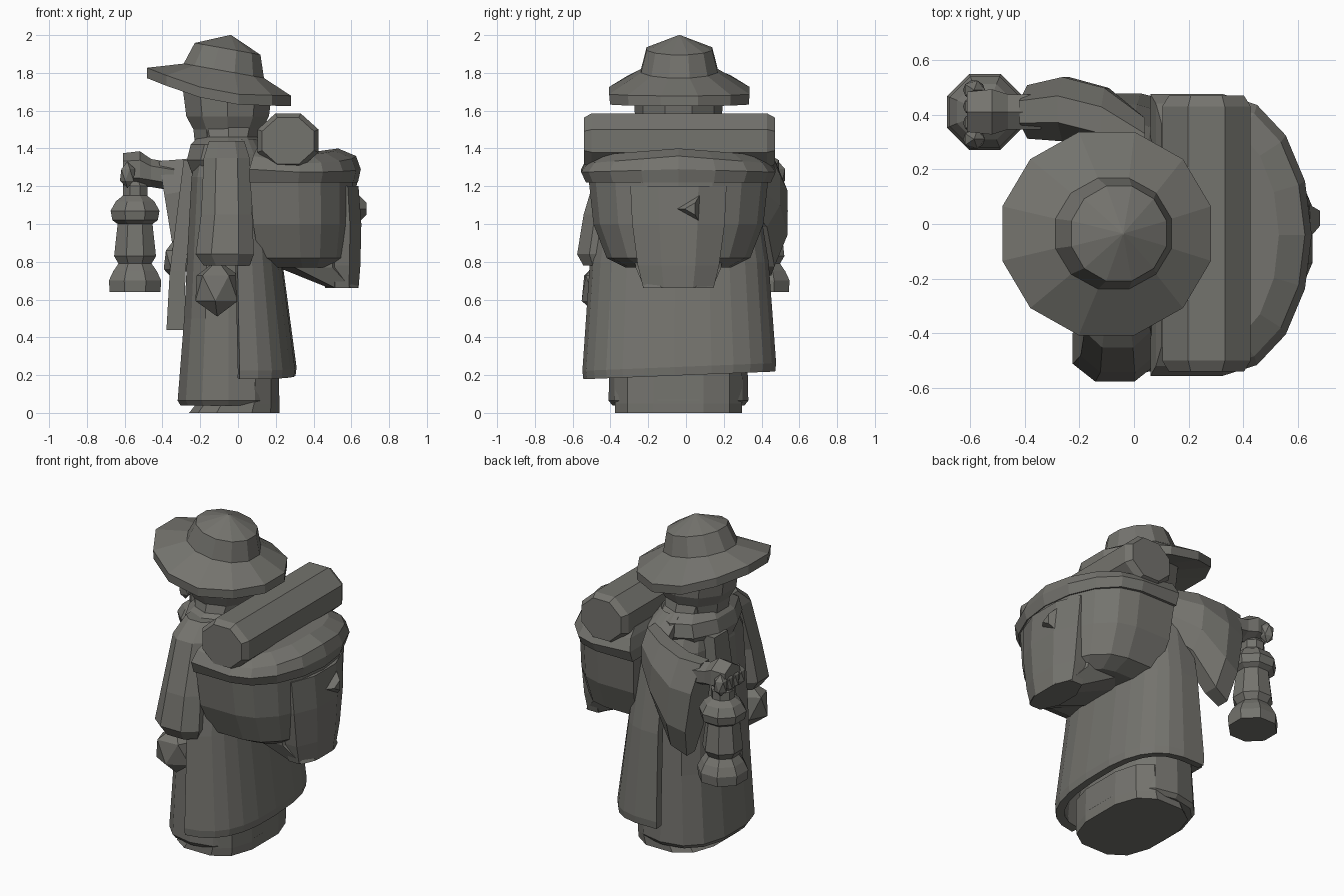
import bpy, bmesh, math
from mathutils import Vector

# Dark warm stone colour shared by every part
stone = bpy.data.materials.new("dark_stone")
stone.diffuse_color = (0.175, 0.172, 0.155, 1)


def ring(cx, cy, z, rx, ry, n=12, p=2.0, a0=None, a1=None):
    """Horizontal superellipse ring; z may be a function of (x, y). Open arc if a0/a1 given."""
    pts = []
    for i in range(n):
        a = 2 * math.pi * (i + 0.5) / n if a0 is None else math.radians(a0 + (a1 - a0) * i / (n - 1))
        c, s = math.cos(a), math.sin(a)
        x = cx + rx * math.copysign(abs(c) ** (2 / p), c)
        y = cy + ry * math.copysign(abs(s) ** (2 / p), s)
        pts.append((x, y, z(x, y) if callable(z) else z))
    return pts


def section(c, u, v, n=8):
    """Ring around c in the plane of half-axes u and v."""
    c, u, v = Vector(c), Vector(u), Vector(v)
    angles = [2 * math.pi * (i + 0.5) / n for i in range(n)]
    return [tuple(c + u * math.cos(a) * 1.06 + v * math.sin(a) * 1.06) for a in angles]


def loft(name, rings, closed=True, cap=True):
    bm = bmesh.new()
    rows = [[bm.verts.new(p) for p in r] for r in rings]
    n = len(rows[0])
    for a, b in zip(rows, rows[1:]):
        for i in range(n if closed else n - 1):
            j = (i + 1) % n
            bm.faces.new((a[i], a[j], b[j], b[i]))
    if cap:
        bm.faces.new(rows[0][::-1])
        bm.faces.new(rows[-1])
    bmesh.ops.recalc_face_normals(bm, faces=bm.faces)
    mesh = bpy.data.meshes.new(name)
    bm.to_mesh(mesh)
    bm.free()
    mesh.materials.append(stone)
    ob = bpy.data.objects.new(name, mesh)
    bpy.context.collection.objects.link(ob)
    return ob


def blob(name, loc, scale, rot=(0, 0, 0)):
    bpy.ops.mesh.primitive_ico_sphere_add(subdivisions=1, radius=1, location=loc, rotation=rot)
    ob = bpy.context.object
    ob.name = name
    ob.scale = scale
    ob.data.materials.append(stone)
    return ob


CY = -0.04

# Hat: upturned front brim, tapered crown with a shallow point
def brim(x, y):
    return 1.69 + 0.125 * (max(0, -x - 0.05) / 0.43) ** 1.3 - 0.03 * (x + 0.1)

def tilt(z):
    return lambda x, y: z - 0.18 * (x + 0.07)

loft("hat", [
    ring(-0.07, -0.035, tilt(1.68), 0.21, 0.21),
    ring(-0.10, -0.035, lambda x, y: brim(x, y) - 0.055, 0.395, 0.38),
    ring(-0.10, -0.035, brim, 0.395, 0.385),
    ring(-0.075, -0.035, tilt(1.81), 0.22, 0.21),
    ring(-0.055, -0.035, tilt(1.93), 0.18, 0.18),
    ring(-0.04, -0.035, 2.0, 0.004, 0.004)])

# Head, and wrapped scarf with a hanging tail
loft("head", [ring(-0.055, CY, z, rx, ry, 10) for z, rx, ry in
              [(1.40, 0.18, 0.18), (1.50, 0.19, 0.20), (1.57, 0.23, 0.23), (1.72, 0.25, 0.24)]])
loft("scarf", [ring(cx, CY, z, rx, ry, 10) for z, cx, rx, ry in
               [(1.26, -0.07, 0.18, 0.24), (1.34, -0.08, 0.20, 0.30), (1.42, -0.06, 0.20, 0.29),
                (1.46, -0.05, 0.17, 0.22), (1.52, -0.05, 0.19, 0.20)]])
loft("scarf_tail", [section((x, 0.06, z), (dx, 0, 0), (0, dy, 0), 4) for x, z, dx, dy in
                    [(-0.33, 0.44, 0.065, 0.13), (-0.32, 0.75, 0.055, 0.12), (-0.25, 1.34, 0.05, 0.09)]])
blob("belt_pouch", (-0.335, 0.06, 0.81), (0.065, 0.10, 0.11))

# Long robe with the footing under its hem
loft("robe", [ring(-0.05, CY, z, rx, ry, 14, 2.5) for z, rx, ry in
              [(0.04, 0.26, 0.35), (0.065, 0.275, 0.37), (0.5, 0.24, 0.36), (0.9, 0.22, 0.35),
               (1.25, 0.20, 0.33), (1.38, 0.17, 0.26), (1.45, 0.13, 0.18)]])
loft("boots", [ring(cx, CY, z, rx, 0.345, 12, 2.8) for z, cx, rx in
               [(0.0, -0.02, 0.245), (0.05, 0.0, 0.225), (0.22, 0.02, 0.20)]])

# Open coat wrapped around the back
coat = loft("coat", [ring(-0.05, -0.035, lambda x, y, z=z, k=k: z + k * y, rx, ry, 14, 2.7, -85, 97)
                     for z, k, rx, ry in
                     [(0.20, 0.04, 0.355, 0.51), (0.245, 0.04, 0.36, 0.515), (0.80, 0, 0.285, 0.475),
                      (1.20, 0, 0.24, 0.41), (1.37, 0, 0.21, 0.34), (1.45, 0, 0.16, 0.23)]],
            closed=False, cap=False)
mod = coat.modifiers.new("thickness", 'SOLIDIFY')
mod.thickness = 0.05
mod.offset = -1

# Lowered right arm
loft("right_sleeve", [ring(x, y, z, rx, ry, 8, 2.3) for x, y, z, rx, ry in
                      [(-0.06, -0.26, 1.44, 0.10, 0.09), (-0.06, -0.34, 1.35, 0.13, 0.12),
                       (-0.06, -0.43, 1.05, 0.145, 0.12), (-0.07, -0.455, 0.84, 0.165, 0.13),
                       (-0.06, -0.45, 0.78, 0.13, 0.10)]])
blob("right_hand", (-0.11, -0.46, 0.66), (0.135, 0.10, 0.15), (0, 0, 0.3))

# Raised left arm with wide hanging sleeve
loft("left_sleeve", [section(c, (0, hy, 0), v) for c, hy, v in
                     [((0.04, 0.29, 1.25), 0.10, (0, 0, 0.15)),
                      ((-0.10, 0.38, 1.18), 0.12, (-0.02, 0, 0.20)),
                      ((-0.25, 0.42, 1.06), 0.12, (-0.03, 0, 0.29)),
                      ((-0.37, 0.41, 1.03), 0.10, (-0.05, 0, 0.31))]])
loft("left_forearm", [section(c, (0, r, 0), (0, 0, r), 6) for c, r in
                      [((-0.34, 0.41, 1.25), 0.07), ((-0.46, 0.41, 1.27), 0.07),
                       ((-0.52, 0.41, 1.29), 0.09), ((-0.61, 0.41, 1.29), 0.08)]])
for i in range(4):
    blob("finger", (-0.585, 0.31 + 0.06 * i, 1.26), (0.045, 0.04, 0.07))

# Lantern
loft("lantern", [ring(-0.545, 0.41, z, r, r, 8) for z, r in
                 [(0.64, 0.145), (0.70, 0.15), (0.75, 0.125), (0.79, 0.095), (0.83, 0.12), (1.0, 0.10),
                  (1.02, 0.13), (1.07, 0.14), (1.12, 0.11), (1.15, 0.07), (1.2, 0.07), (1.25, 0.03)]])

# Backpack: rounded sack, flap, rear pocket and clasp
def pack_ring(z, x0, x1, half, drop=0.0):
    """D-shaped plan: flat against the coat, curved at the back."""
    pts = [(x0, CY - half, z), (x0, CY + half, z)]
    for i in range(9):
        a = math.pi / 2 - math.pi * i / 8
        y = CY + half * math.sin(a)
        x = x0 + (x1 - x0) * (0.45 + 0.55 * math.cos(a))
        pts.append((x, y, z - drop * abs(y - CY)))
    return pts

loft("backpack", [pack_ring(*r) for r in
                  [(0.77, 0.18, 0.54, 0.28), (0.82, 0.11, 0.60, 0.38), (1.0, 0.08, 0.625, 0.45),
                   (1.28, 0.06, 0.63, 0.48)]])
loft("backpack_flap", [pack_ring(*r) for r in
                       [(1.22, 0.06, 0.635, 0.49), (1.29, 0.06, 0.65, 0.515, 0.03),
                        (1.36, 0.08, 0.625, 0.48, 0.08), (1.40, 0.10, 0.53, 0.41, 0.08)]])
loft("rear_pocket", [section((x, CY, z), (dx, 0, 0), (0, dy, 0), 8) for x, z, dx, dy in
                     [(0.55, 0.66, 0.09, 0.19), (0.55, 0.78, 0.10, 0.22),
                      (0.55, 1.0, 0.105, 0.25), (0.54, 1.2, 0.10, 0.26)]])
loft("pocket_underside", [ring(x, CY, z, rx, ry, 8, 2.8) for x, z, rx, ry in
                          [(0.56, 0.66, 0.08, 0.19), (0.40, 0.77, 0.20, 0.24), (0.40, 0.85, 0.20, 0.25)]])
loft("flap_clasp", [section((x, 0.03, 1.08), (0, r, 0), (0, 0, r), 3) for x, r in
                    [(0.62, 0.10), (0.68, 0.035)]])

# Bedroll lying across the top of the pack
loft("bedroll", [section((0.265, y, 1.44), (r, 0, 0), (0, 0, r * 0.9), 8) for y, r in
                 [(-0.54, 0.14), (-0.50, 0.165), (0.43, 0.165), (0.47, 0.14)]])
